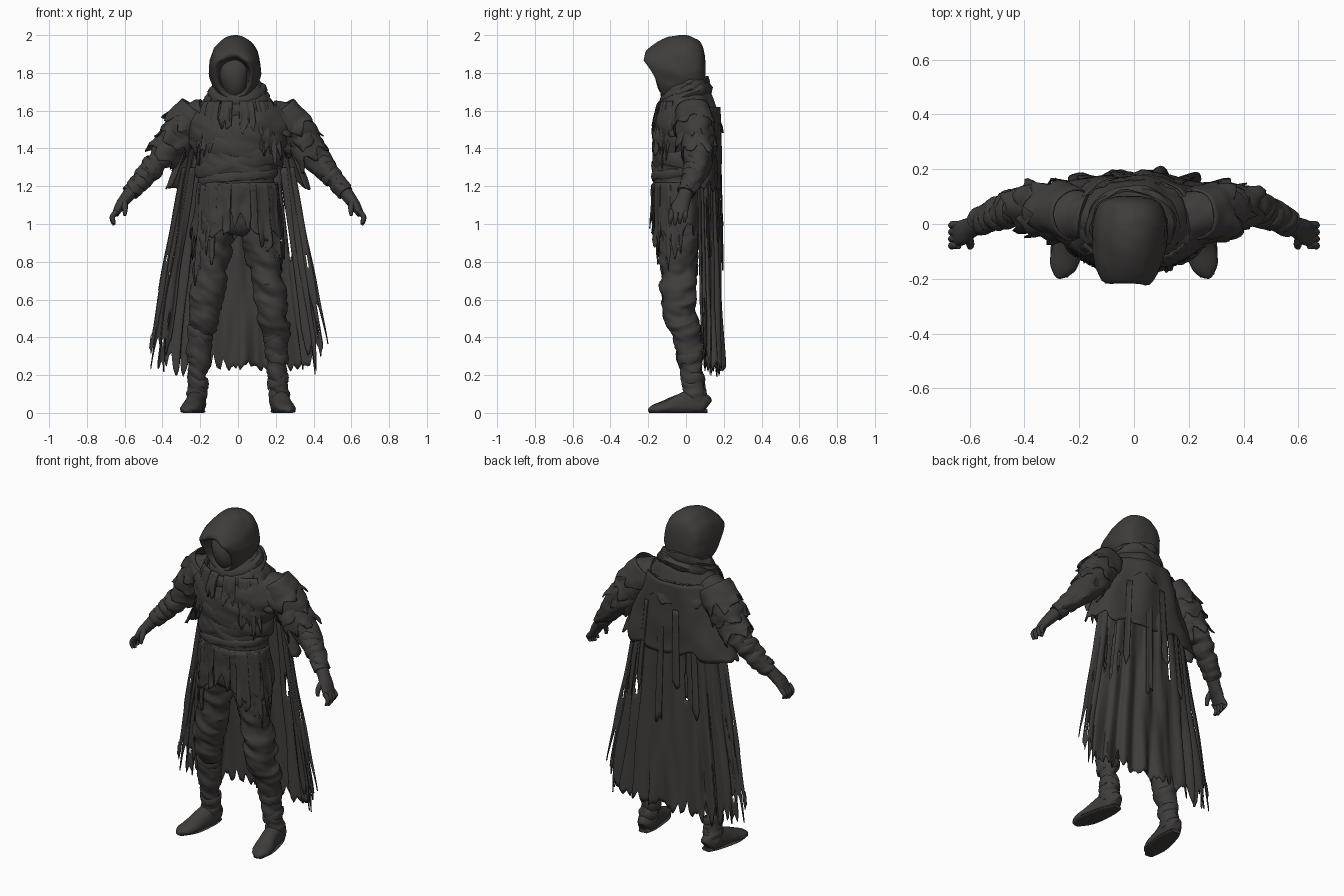
import bpy, bmesh, math, random
from mathutils import Vector, Matrix, noise

cube = bpy.data.objects.get("Cube")
if cube:
    bpy.data.objects.remove(cube, do_unlink=True)

cloth = bpy.data.materials.new("charcoal_cloth")
cloth.use_nodes = True
tone = (0.05, 0.046, 0.044, 1)
cloth.diffuse_color = tone
cloth.node_tree.nodes["Principled BSDF"].inputs["Base Color"].default_value = tone
TAU = math.tau
Y, Z = Vector((0, 1, 0)), Vector((0, 0, 1))


def surface(name, f, nu, nv, wrap_u=False, wrap_v=False, skip=None, thick=0, caps=False):
    """Grid mesh from a function f(u, v) -> point."""
    bm = bmesh.new()
    cols = nu if wrap_u else nu + 1
    rows = nv if wrap_v else nv + 1
    g = [[bm.verts.new(f(i / nu, j / nv)) for i in range(cols)] for j in range(rows)]
    for j in range(nv):
        for i in range(nu):
            if skip and skip((i + .5) / nu, (j + .5) / nv):
                continue
            a, b = (i + 1) % cols, (j + 1) % rows
            bm.faces.new((g[j][i], g[j][a], g[b][a], g[b][i]))
    if caps:
        bm.faces.new(g[0])
        bm.faces.new(g[-1])
    bmesh.ops.delete(bm, geom=[v for v in bm.verts if not v.link_faces], context='VERTS')
    bmesh.ops.recalc_face_normals(bm, faces=bm.faces[:])
    mesh = bpy.data.meshes.new(name)
    bm.to_mesh(mesh)
    bm.free()
    mesh.materials.append(cloth)
    ob = bpy.data.objects.new(name, mesh)
    bpy.context.collection.objects.link(ob)
    bpy.ops.object.select_all(action='DESELECT')
    ob.select_set(True)
    bpy.context.view_layer.objects.active = ob
    bpy.ops.object.shade_smooth_by_angle(angle=math.radians(45))
    if thick:
        mod = ob.modifiers.new("thickness", 'SOLIDIFY')
        mod.thickness = thick
        mod.offset = 0
    return ob


def spline(pts, t):
    """Catmull-Rom sample of a list of number tuples."""
    x = min(t, .99999) * (len(pts) - 1)
    k = int(x)
    w = x - k
    p = [pts[max(0, min(len(pts) - 1, k + d))] for d in (-1, 0, 1, 2)]
    return [b + .5 * w * (c - a + w * (2 * a - 5 * b + 4 * c - d + w * (3 * (b - c) + d - a)))
            for a, b, c, d in zip(*p)]


def tube(name, pts, n=28, rings=30, wrinkle=0, ref=Y, axis=None, bend=None):
    """Oval tube; points are x, y, z, side radius, front radius."""
    def f(u, v):
        s = spline(pts, v)
        c = Vector(s[:3])
        d = axis or (Vector(spline(pts, min(1, v + .02))[:3])
                     - Vector(spline(pts, max(0, v - .02))[:3])).normalized()
        side = ref.cross(d).normalized()
        front = d.cross(side)
        off = side * s[3] * math.cos(u * TAU) + front * s[4] * math.sin(u * TAU)
        p = c + off
        if wrinkle:
            q = Vector((p.x * 6, p.y * 6, p.z * 15 + p.x * 9))
            p += off.normalized() * wrinkle * (noise.noise(q) + .6 * noise.noise(q * 2.3))
        return bend(p) if bend else p
    return surface(name, f, n, rings, wrap_u=True, caps=True)


def band(name, c, a, b, r, h, tx=0, ty=0, seed=0):
    """Wrinkled fabric wrap around an oval, optionally tilted."""
    def f(u, v):
        A, B = u * TAU, v * TAU
        k = 1 + .5 * noise.noise(Vector((math.sin(A) * 2, math.cos(A) * 2, B * .5 + seed)))
        x = (a + r * k * math.cos(B)) * math.sin(A)
        y = (b + r * k * math.cos(B)) * math.cos(A)
        return Vector((c[0] + x, c[1] + y, c[2] + h * k * math.sin(B) + tx * x + ty * y))
    return surface(name, f, 48, 8, True, True)


def drape(name, arc, top, bottom, spikes, jag, fold=.01, folds=8, power=1, seed=0,
          holes=False, matrix=None, rows=14):
    """Hanging ragged cloth; arc in degrees from the back, ends are z, rx, ry, cy."""
    rnd = random.Random(seed)
    depth = [rnd.uniform(.1, 1) for _ in range(spikes + 1)]
    lo, hi = (math.radians(d) for d in arc)

    def f(u, v):
        x = u * spikes + .35 * noise.noise(Vector((u * spikes, seed, 3)))
        x = max(0, min(spikes - .001, x))
        cut = jag * depth[int(x)] * abs(2 * (x % 1) - 1)
        cut += jag * .5 * noise.noise(Vector((u * spikes * 1.7, seed, 0)))
        t = v * (1 - cut * v ** 3)
        z, rx, ry, cy = (p + (q - p) * (t if k == 0 else t ** power)
                         for k, (p, q) in enumerate(zip(top, bottom)))
        A = lo + (hi - lo) * u
        w = fold * (.3 + t) * (.6 * math.sin(u * folds * TAU + seed)
                               + 1.3 * noise.noise(Vector((u * folds * 2, t * 3, seed))))
        p = Vector(((rx + w) * math.sin(A), cy + (ry + w) * math.cos(A), z))
        return matrix @ p if matrix else p

    def skip(u, v):
        return holes and .3 < v < .97 and noise.noise(Vector((u * 26, v * 3, seed))) > .52
    return surface(name, f, spikes * 6, rows, skip=skip, thick=.006)


# Torso with wraps and belts
tube("torso", [(0, 0, 1.70, .09, .08), (0, 0, 1.64, .19, .11), (0, -.01, 1.56, .26, .145),
               (0, -.02, 1.46, .26, .155), (0, -.025, 1.34, .225, .15), (0, -.035, 1.23, .2, .14),
               (0, -.035, 1.1, .205, .135), (0, -.035, 1.0, .18, .12), (0, -.03, .95, .11, .08)],
     64, 70, .017)
for k, (z, tilt) in enumerate([(1.40, -.25), (1.33, .22)]):
    band(f"chest_wrap_{k}", (0, -.025, z), .232 - .01 * k, .145, .009, .04, tilt, .05, k)
for k, z in enumerate((1.25, 1.19)):
    band(f"belt_{k}", (0, -.035, z), .2, .138, .012, .026, .1 - .18 * k, 0, 5 + k)

# Hood with a pointed brow, face and scarf
def lean(p):
    if p.y < 0:
        reach = min(1, -p.y / .12)
        p.y += reach * (.55 * abs(p.z - 1.865) - .055 + 3 * (p.x + .02) ** 2)
    return p

tube("hood", [(-.02, -.05, 1.78, .045, .07), (-.02, -.11, 1.785, .075, .09),
              (-.022, -.165, 1.785, .086, .1), (-.022, -.185, 1.79, .1, .125),
              (-.02, -.155, 1.805, .122, .155), (-.018, -.09, 1.815, .134, .176),
              (-.017, -.02, 1.82, .137, .18), (-.016, .04, 1.82, .128, .168),
              (-.015, .08, 1.82, .105, .138), (-.015, .1, 1.81, .055, .08),
              (-.015, .103, 1.81, .005, .005)], 48, 50, .008, ref=Z, axis=Y, bend=lean)
tube("face", [(-.022, -.06, 1.88, .01, .01), (-.022, -.09, 1.86, .06, .04),
              (-.022, -.1, 1.8, .076, .055), (-.022, -.095, 1.73, .064, .055),
              (-.02, -.07, 1.66, .03, .03)], 24, 20, .01)
for k, (z, a) in enumerate([(1.735, .105), (1.70, .128), (1.66, .145)]):
    band(f"scarf_{k}", (-.005, -.01, z), a, a - .025, .03, .035, .1 * (k - 1), .4, 10 + k)

# Shoulder mantle over the back, with tatters down the front
drape("mantle", (-125, 125), (1.70, .13, .12, 0), (1.47, .28, .178, .012), 7, .5, .014, 5, .7, 3)
for k, (mid, end, width) in enumerate([(168, 1.46, 10), (196, 1.5, 8), (143, 1.36, 10),
                                       (219, 1.36, 11), (126, 1.3, 9), (234, 1.32, 9)]):
    drape(f"scarf_tail_{k}", (mid - width, mid + width), (1.65, .2, .13, -.01),
          (end, .265, .162, -.02), 2, .5, .008, 2, .6, 20 + k)

# Cape, its short flared upper layer and loose strips
drape("cape", (-84, 84), (1.62, .2, .11, .05), (.22, .425, .1, .085), 18, .11, .02, 9,
      .8, 7, True, rows=44)
drape("upper_cape", (-112, 112), (1.62, .2, .135, .045), (1.18, .385, .125, .055), 8, .1,
      .01, 5, 1, 9, rows=18)
for k, (mid, end) in enumerate([(-36, .82), (-12, 1.0), (9, .76), (38, .9)]):
    drape(f"back_strip_{k}", (mid - 4, mid + 4), (1.46, .26, .13, .05),
          (end, .33, .113, .083), 1, .15, .003, 1, 1, 30 + k)
for s in (-1, 1):
    drape(f"cape_side_panel_{s}", (s * 48, s * 80), (1.3, .3, .08, .045),
          (.3, .485, .07, .07), 4, .3, .012, 2, 1, 40 + s, True, rows=30)

# Ragged skirt: full layer, then longer strips
drape("skirt", (-163, 163), (1.22, .207, .143, -.035), (.91, .24, .146, -.03), 10, .35,
      .012, 6, .8, 12, rows=16)
for k, (mid, end, width) in enumerate([(118, .74, 8), (143, .85, 10), (95, .84, 12), (176, .98, 13),
                                       (-118, .69, 7), (-140, .8, 8), (-95, .82, 12), (-160, .95, 10)]):
    drape(f"skirt_strip_{k}", (mid - width, mid + width), (1.21, .21, .146, -.035),
          (end, .245, .15, -.03), 2, .4, .01, 1, .8, 50 + k, rows=18)

for s, label in ((1, "left"), (-1, "right")):
    def side(pts):
        return [(s * p[0], *p[1:]) for p in pts]

    # Arm and hand
    tube(label + "_arm", side([(.17, .02, 1.57, .1, .1), (.27, .04, 1.53, .1, .103),
         (.355, .06, 1.42, .086, .088), (.425, .065, 1.33, .066, .07), (.5, .04, 1.25, .056, .058),
         (.57, 0, 1.165, .041, .043)]), 32, 56, .018)
    tube(label + "_hand", side([(.55, .01, 1.19, .036, .038), (.59, -.01, 1.14, .033, .038),
         (.625, -.03, 1.095, .027, .046), (.65, -.04, 1.05, .018, .044)]), 20, 14, .003)
    for k in range(4):
        y, drop = -.078 + .025 * k, .008 * abs(k - 1)
        tube(f"{label}_finger_{k}", side([(.64, y, 1.07, .014, .014), (.662, y, 1.045, .014, .014),
             (.666, y - .003, 1.02 + drop, .012, .012), (.655, y - .006, .995 + drop, .008, .008)]), 10, 9)
    tube(label + "_thumb", side([(.605, -.045, 1.12, .018, .018), (.598, -.075, 1.085, .015, .015),
         (.6, -.085, 1.045, .009, .009)]), 10, 8)

    # Layered torn sleeves and forearm wraps
    a, b = Vector((s * .215, .035, 1.61)), Vector((s * .415, .065, 1.33))
    aim = (b - a).to_track_quat('-Z', 'Y').to_matrix().to_4x4()
    for k in range(3):
        drape(f"{label}_sleeve_{k}", (-180, 180), (0, .09 - .008 * k, .094 - .005 * k, 0),
              (-.16, .115 - .012 * k, .115 - .009 * k, 0), 6, .6, .012, 4, .7, 60 + 3 * k + s,
              matrix=Matrix.Translation(a.lerp(b, .01 + .26 * k)) @ aim, rows=10)
    a, b = Vector((s * .42, .065, 1.34)), Vector((s * .57, 0, 1.165))
    aim = (b - a).to_track_quat('-Z', 'Y').to_matrix().to_4x4()
    for k in range(3):
        wrap = band(f"{label}_forearm_wrap_{k}", (0, 0, 0), .058 - .008 * k, .06 - .008 * k,
                    .006, .022, .4 - .3 * (k % 2), 0, k)
        wrap.matrix_world = Matrix.Translation(a.lerp(b, .22 + .3 * k)) @ aim

    # Baggy trouser leg, boot and shin wraps
    tube(label + "_trouser", side([(.1, -.035, 1.05, .09, .11), (.125, -.04, .92, .1, .108),
         (.147, -.04, .76, .092, .094), (.172, -.04, .62, .088, .088), (.182, -.03, .52, .085, .084),
         (.197, -.005, .43, .064, .068), (.205, .005, .37, .045, .05)]), 36, 64, .022)
    tube(label + "_boot_shaft", side([(.2, 0, .45, .066, .072), (.204, .015, .35, .066, .072),
         (.208, .03, .24, .054, .063), (.214, .045, .14, .047, .055), (.222, .05, .05, .05, .058)]),
         32, 44, .016)
    for k, z in enumerate((.425, .3, .17, .09)):
        low = .43 - z
        band(f"{label}_shin_wrap_{k}", (s * (.2 + .045 * low), .003 + .14 * low, z),
             .062 - .045 * low, .068 - .045 * low, .007, .028, s * (.3 - .5 * (k % 2)), .15, 70 + k)

    # Foot with a flat sole
    def ground(p):
        p.z = max(0, p.z)
        return p
    tube(label + "_foot", side([(.212, .112, .035, .02, .03), (.215, .095, .045, .042, .055),
         (.222, .04, .05, .05, .07), (.232, -.03, .04, .052, .06), (.246, -.1, .028, .056, .04),
         (.26, -.155, .02, .048, .028), (.27, -.19, .014, .022, .016), (.272, -.2, .012, .004, .006)]),
         24, 36, .006, ref=Z, bend=ground)
    tube(label + "_sole", side([(.212, .11, .008, .03, .012), (.222, .04, .008, .052, .012),
         (.246, -.1, .008, .06, .012), (.268, -.19, .008, .026, .012)]),
         16, 16, 0, ref=Z, bend=ground)
